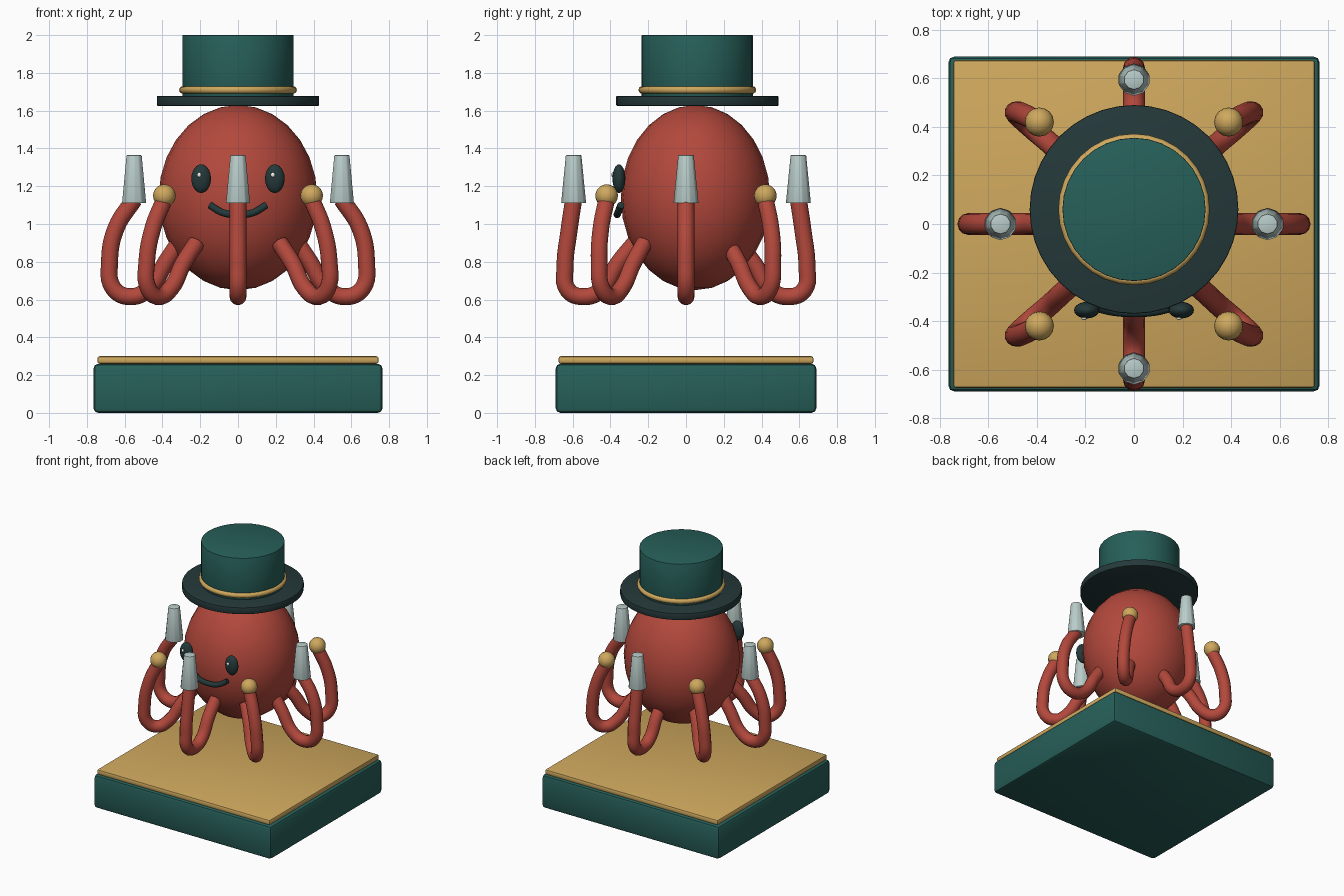
import bpy
from math import radians

if "Cube" in bpy.data.objects:
    bpy.data.objects.remove(bpy.data.objects["Cube"])


def material(name, rgb):
    m = bpy.data.materials.new(name)
    m.diffuse_color = (*rgb, 1)
    m.use_nodes = True
    m.node_tree.nodes["Principled BSDF"].inputs["Base Color"].default_value = m.diffuse_color
    return m


TEAL = material("teal", (0.02, 0.115, 0.10))
DARK = material("dark", (0.018, 0.04, 0.042))
GOLD = material("gold", (0.62, 0.39, 0.11))
RED = material("red", (0.45, 0.065, 0.045))
SILVER = material("silver", (0.48, 0.60, 0.58))
WHITE = material("white", (0.9, 0.9, 0.85))


def finish(name, mat, scale=(1, 1, 1), bevel=0, segs=2):
    ob = bpy.context.object
    ob.name = name
    ob.scale = scale
    bpy.ops.object.transform_apply(location=False, rotation=False, scale=True)
    ob.data.materials.append(mat)
    if bevel:
        b = ob.modifiers.new("bevel", 'BEVEL')
        b.width, b.segments = bevel, segs
        bpy.ops.object.modifier_apply(modifier="bevel")
    bpy.ops.object.shade_smooth_by_angle(angle=radians(40))
    return ob


def box(name, mat, size, loc, bevel):
    bpy.ops.mesh.primitive_cube_add(size=1, location=loc)
    return finish(name, mat, size, bevel)


def ball(name, mat, radii, loc, segs=20, rings=12):
    bpy.ops.mesh.primitive_uv_sphere_add(segments=segs, ring_count=rings, location=loc)
    return finish(name, mat, radii)


def cone(name, mat, r1, r2, z0, z1, xy, verts, bevel=0):
    bpy.ops.mesh.primitive_cone_add(vertices=verts, radius1=r1, radius2=r2, depth=z1 - z0,
                                    location=(*xy, (z0 + z1) / 2))
    return finish(name, mat, bevel=bevel)


def tube(name, mat, points, radius):
    cu = bpy.data.curves.new(name, 'CURVE')
    cu.dimensions = '3D'
    cu.bevel_depth, cu.bevel_resolution = radius, 4
    cu.resolution_u, cu.use_fill_caps = 6, True
    sp = cu.splines.new('BEZIER')
    sp.bezier_points.add(len(points) - 1)
    for bp, p in zip(sp.bezier_points, points):
        bp.co = p
        bp.handle_left_type = bp.handle_right_type = 'AUTO'
    ob = bpy.data.objects.new(name, cu)
    bpy.context.collection.objects.link(ob)
    bpy.ops.object.select_all(action='DESELECT')
    bpy.context.view_layer.objects.active = ob
    ob.select_set(True)
    bpy.ops.object.convert(target='MESH')
    bpy.context.object.data.materials.clear()
    return finish(name, mat)


# plinth with gold top
box("plinth", TEAL, (1.53, 1.38, 0.26), (0, 0, 0.13), 0.025)
box("plinth_top", GOLD, (1.49, 1.35, 0.04), (0, 0, 0.28), 0.012)

# head and face
ball("head", RED, (0.42, 0.395, 0.49), (0, 0.05, 1.14), 24, 14)
for side, s in (("left", -1), ("right", 1)):
    ball(side + "_eye", DARK, (0.052, 0.034, 0.076), (s * 0.195, -0.355, 1.24))
    ball(side + "_eye_glint", WHITE, (0.011, 0.008, 0.013), (s * 0.195 - 0.01, -0.388, 1.26), 10, 6)
tube("smile", DARK, [(-0.15, -0.345, 1.10), (-0.08, -0.36, 1.06), (0, -0.365, 1.05),
                     (0.08, -0.36, 1.06), (0.15, -0.345, 1.10)], 0.019)

# top hat
HAT = (0, 0.06)
cone("hat_brim", DARK, 0.43, 0.43, 1.625, 1.678, HAT, 40, 0.006)
cone("hat_crown", TEAL, 0.295, 0.295, 1.66, 2.0, HAT, 32, 0.004)
bpy.ops.mesh.primitive_torus_add(major_radius=0.292, minor_radius=0.02, major_segments=32,
                                 minor_segments=10, location=(*HAT, 1.71))
finish("hat_band", GOLD)

# tentacle profiles as (distance, height), scaled along each direction
SIDE = [(0.30, 0.92), (0.38, 0.80), (0.47, 0.66), (0.57, 0.615), (0.66, 0.66),
        (0.68, 0.80), (0.645, 0.98), (0.55, 1.13)]
FRONT = [(0.27, 0.90), (0.36, 0.79), (0.45, 0.65), (0.54, 0.615), (0.625, 0.65),
         (0.64, 0.78), (0.62, 0.96), (0.595, 1.13)]
DIAG = [(0.22, 0.22, 0.90), (0.29, 0.28, 0.79), (0.355, 0.34, 0.66), (0.42, 0.395, 0.615),
        (0.475, 0.445, 0.66), (0.483, 0.46, 0.80), (0.45, 0.45, 0.98), (0.39, 0.42, 1.13)]

tentacles = {}
for s, x_name, y_name in ((-1, "left", "front"), (1, "right", "back")):
    tentacles[x_name] = [(s * r, 0, z) for r, z in SIDE]
    tentacles[y_name] = [(0, s * r, z) for r, z in FRONT]
    for t, end in ((-1, "front"), (1, "back")):
        tentacles[end + "_" + x_name] = [(s * x, t * y, z) for x, y, z in DIAG]

# each tentacle ends in a silver cone or a gold ball
for name, path in tentacles.items():
    tube(name + "_tentacle", RED, path, 0.045)
    x, y, z = path[-1]
    if "_" in name:
        ball(name + "_gold_ball", GOLD, (0.06,) * 3, (x, y, 1.15), 16, 10)
    else:
        cone(name + "_silver_tip", SILVER, 0.067, 0.042, 1.11, 1.365, (x, y), 10, 0.005)
